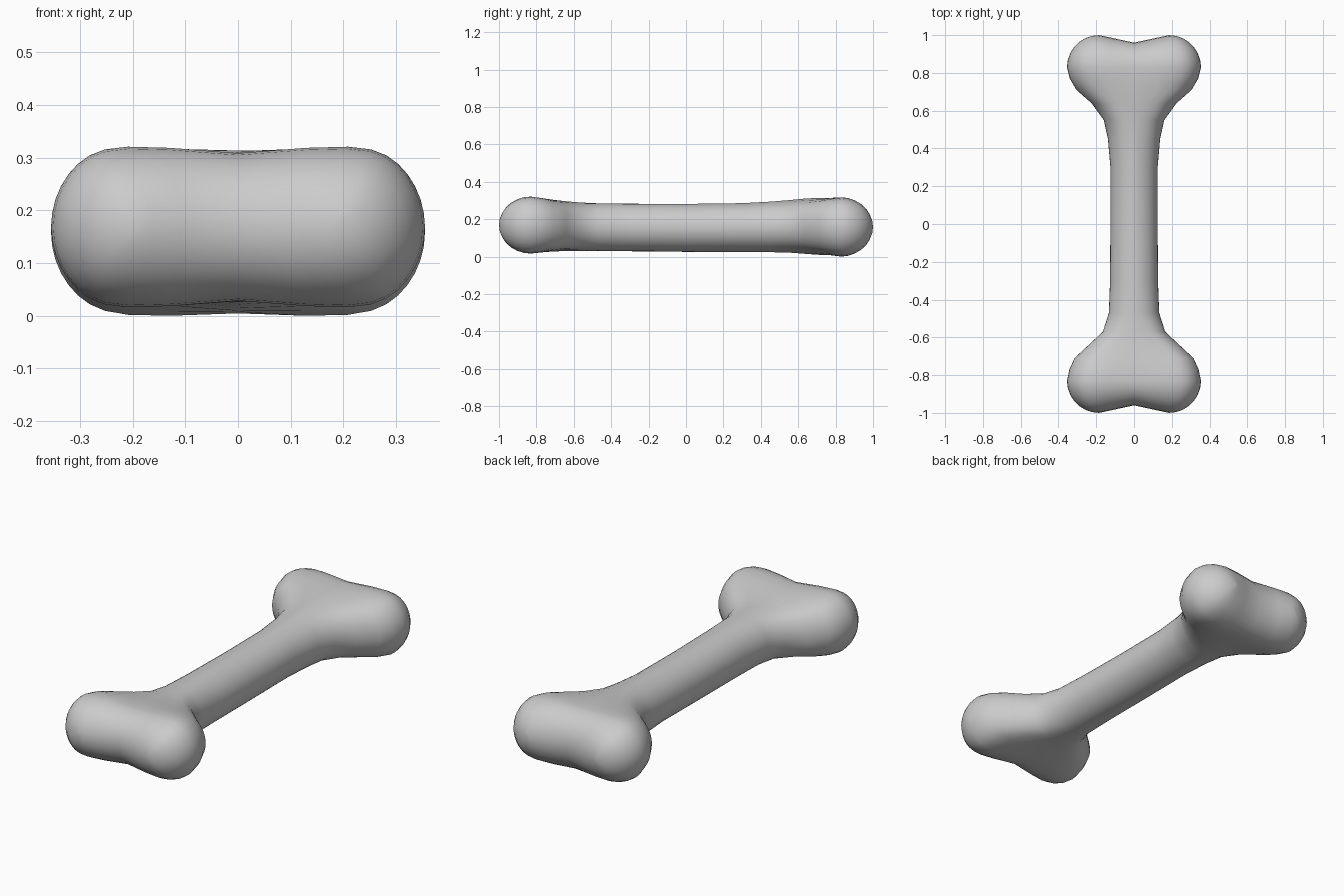
import bpy
import bmesh
from math import cos, sin, pi, tanh

SIDES = 40
KNOB_Y, KNOB_R, KNOB_X = 0.83, 0.17, 0.185

old = bpy.data.objects.get("Cube")
if old:
    bpy.data.objects.remove(old, do_unlink=True)

bone_grey = bpy.data.materials.new("bone_grey")
bone_grey.use_nodes = True
colour = (0.6, 0.6, 0.6, 1)
bone_grey.diffuse_color = colour
bone_grey.node_tree.nodes["Principled BSDF"].inputs["Base Color"].default_value = colour

# Neck stations: distance from middle, knob spread, knob radius, middle height, centre z
FRONT = [(0.3, 0, 0.127, 0.127, 0.17), (0.47, 0.005, 0.128, 0.127, 0.172),
         (0.57, 0.045, 0.12, 0.13, 0.174), (0.64, 0.12, 0.12, 0.133, 0.177),
         (0.71, 0.18, 0.135, 0.138, 0.18), (0.77, 0.185, 0.157, 0.14, 0.182)]
BACK = [(0.3, 0, 0.125, 0.13, 0.17), (0.45, 0.01, 0.128, 0.135, 0.173),
        (0.55, 0.035, 0.125, 0.14, 0.176), (0.64, 0.1, 0.125, 0.148, 0.177),
        (0.71, 0.17, 0.135, 0.152, 0.176), (0.77, 0.185, 0.155, 0.153, 0.175)]


def with_cap(neck, waist, z):
    """Add the rounded twin-knob end; the last value is the depth of the notch."""
    rows = [row + (0,) for row in neck]
    for i in range(8):
        t = i / 7 * pi / 2
        rows.append((KNOB_Y + KNOB_R * sin(t), KNOB_X, KNOB_R * cos(t),
                     waist * cos(t), z, 0.04 * sin(t)))
    return rows


def ring(bm, side, row):
    """Cross-section that goes from a circle to a waisted pair of knobs."""
    y, spread, radius, middle, z, notch = row
    verts = []
    for i in range(SIDES):
        c, s = cos(2 * pi * i / SIDES), sin(2 * pi * i / SIDES)
        x = spread * tanh(4 * c) + radius * c
        height = radius + (middle - radius) * (1 - abs(c)) ** 3
        dip = notch * max(0, 1 - abs(x) / KNOB_X)
        verts.append(bm.verts.new((x, side * (y - dip), z + height * s)))
    return verts


# Loft from the front knobs, along the shaft, to the back knobs
bm = bmesh.new()
rings = [ring(bm, -1, row) for row in reversed(with_cap(FRONT, 0.14, 0.183))]
rings.append(ring(bm, 1, (0, 0, 0.125, 0.128, 0.168, 0)))
rings += [ring(bm, 1, row) for row in with_cap(BACK, 0.154, 0.173)]
for a, b in zip(rings, rings[1:]):
    for i in range(SIDES):
        j = (i + 1) % SIDES
        bm.faces.new((a[i], a[j], b[j], b[i]))
bmesh.ops.remove_doubles(bm, verts=bm.verts[:], dist=0.002)
bmesh.ops.recalc_face_normals(bm, faces=bm.faces[:])

# Rest the bone on the floor
low = min(v.co.z for v in bm.verts)
bmesh.ops.translate(bm, verts=bm.verts[:], vec=(0, 0, -low))

mesh = bpy.data.meshes.new("bone")
bm.to_mesh(mesh)
bm.free()
mesh.materials.append(bone_grey)
mesh.shade_smooth()
bone = bpy.data.objects.new("bone", mesh)
bpy.context.collection.objects.link(bone)
